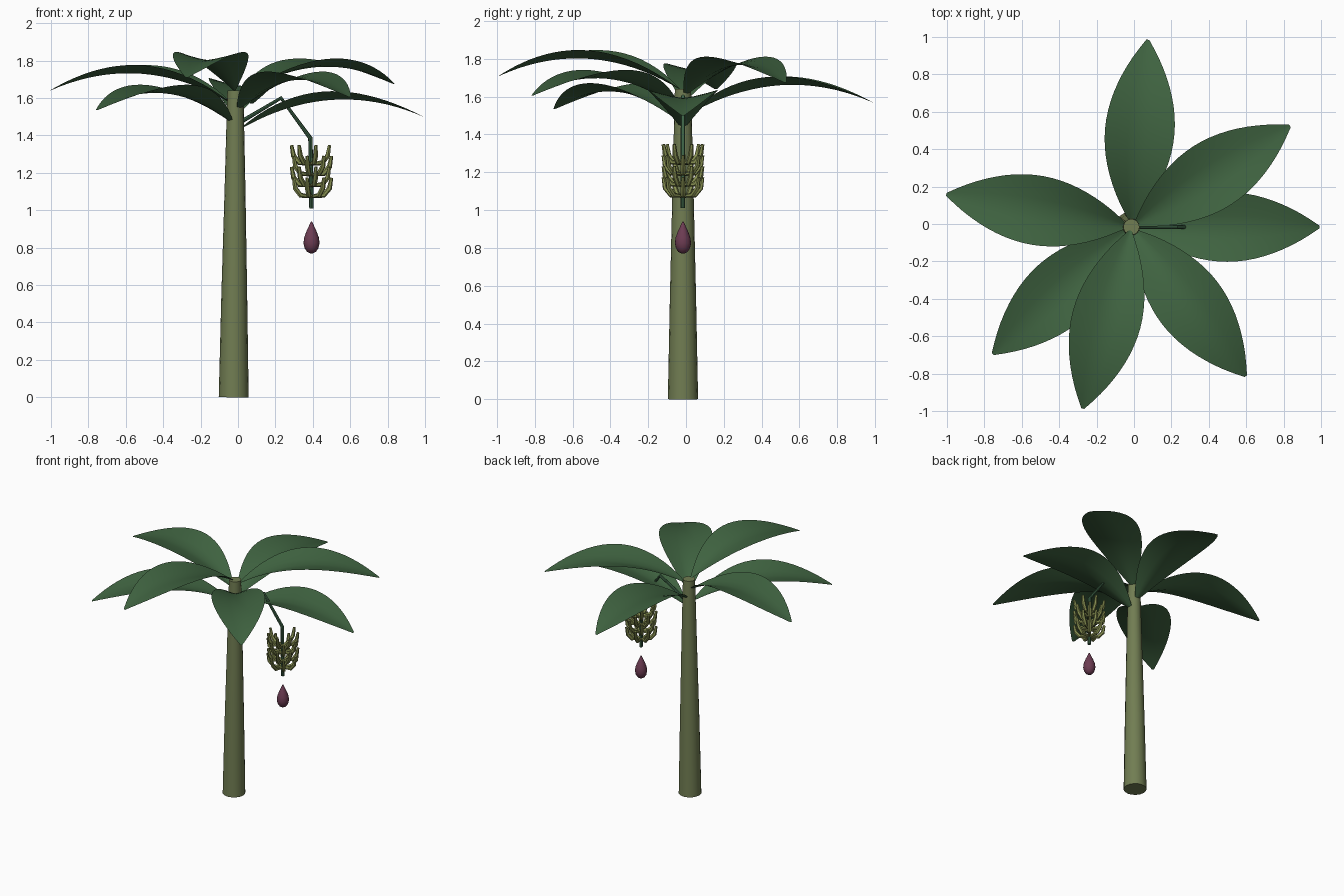
import bpy, math
from mathutils import Vector

cube = bpy.data.objects.get("Cube")
if cube:
    bpy.data.objects.remove(cube, do_unlink=True)

CX, CY = -0.014, -0.016      # crown centre
BX = 0.393                   # fruit bunch axis


def material(name, rgb):
    m = bpy.data.materials.new(name)
    m.use_nodes = True
    m.diffuse_color = (*rgb, 1)
    bsdf = m.node_tree.nodes["Principled BSDF"]
    bsdf.inputs["Base Color"].default_value = (*rgb, 1)
    bsdf.inputs["Roughness"].default_value = 0.8
    return m


leaf_green = material("leaf_green", (0.05, 0.125, 0.052))
stalk_green = material("stalk_green", (0.045, 0.12, 0.06))
trunk_olive = material("trunk_olive", (0.165, 0.205, 0.085))
fruit_olive = material("fruit_olive", (0.235, 0.27, 0.08))
bud_purple = material("bud_purple", (0.15, 0.045, 0.085))


def make_object(name, verts, faces, mat, angle=40):
    me = bpy.data.meshes.new(name)
    me.from_pydata(verts, [], faces)
    me.materials.append(mat)
    ob = bpy.data.objects.new(name, me)
    bpy.context.collection.objects.link(ob)
    bpy.ops.object.select_all(action='DESELECT')
    ob.select_set(True)
    bpy.context.view_layer.objects.active = ob
    bpy.ops.object.shade_smooth_by_angle(angle=math.radians(angle))
    return ob


def tube(name, path, radii, sides, mat, angle=40):
    """Capped tube swept along a path lying in one vertical plane."""
    pts = [Vector(p) for p in path]
    spread = max((p - pts[0] for p in pts), key=lambda v: v.xy.length)
    side = Vector((-spread.y, spread.x, 0))
    side = side.normalized() if side.length > 1e-5 else Vector((0, 1, 0))
    verts, faces = [], []
    for i, p in enumerate(pts):
        tangent = (pts[min(i + 1, len(pts) - 1)] - pts[max(i - 1, 0)]).normalized()
        up = tangent.cross(side).normalized()
        for k in range(sides):
            a = math.tau * k / sides
            verts.append(p + radii[i] * (side * math.sin(a) - up * math.cos(a)))
    for i in range(len(pts) - 1):
        for k in range(sides):
            n = (k + 1) % sides
            faces.append((i * sides + k, i * sides + n,
                          (i + 1) * sides + n, (i + 1) * sides + k))
    faces.append(tuple(reversed(range(sides))))
    last = (len(pts) - 1) * sides
    faces.append(tuple(range(last, last + sides)))
    ob = make_object(name, verts, faces, mat, angle)
    return ob


def leaf(name, angle, base_z):
    """Arched leaf blade with a shallow channel along the midrib."""
    rows, cols = 20, 6
    out = Vector((math.cos(angle), math.sin(angle), 0))
    across = Vector((-out.y, out.x, 0))
    verts, faces = [], []
    for i in range(rows + 1):
        u = i / rows
        r = 0.02 + 0.985 * u
        z = base_z + 0.07 * u + 0.125 * 4 * u * (1 - u)
        w = max(0.186 * max(math.sin(math.pi * u), 0) ** 0.82, 0.008)
        lift = w * (0.4 - 0.3 * u)
        for j in range(cols + 1):
            s = 2 * j / cols - 1
            p = out * r + across * (w * s)
            verts.append((CX + p.x, CY + p.y, z + lift * abs(s) ** 1.3))
    for i in range(rows):
        for j in range(cols):
            a = i * (cols + 1) + j
            faces.append((a, a + cols + 1, a + cols + 2, a + 1))
    make_object(name, verts, faces, leaf_green, 60)


# Trunk
tube("trunk", [(-0.023, CY, 0), (-0.020, CY, 0.55), (-0.016, CY, 1.1), (CX, CY, 1.64)],
     [0.08, 0.069, 0.056, 0.043], 16, trunk_olive)

# Crown leaves in a rising spiral
for i in range(7):
    leaf(f"leaf_{i + 1}", -math.radians(137.5) * i, 1.43 + 0.035 * i)

# Hanging stalk
tube("fruit_stalk", [(CX, CY, 1.455), (0.23, CY, 1.60), (0.387, CY, 1.385), (BX, CY, 1.01)],
     [0.012, 0.011, 0.012, 0.012], 8, stalk_green)

# Fruit tiers, each finger bending outward and up
FINGERS = 7
for tier in range(4):
    z0 = 1.062 + 0.058 * tier
    for k in range(FINGERS):
        a = math.tau * (k + 0.5 * (tier % 2)) / FINGERS
        profile = [(0.008, 0.012), (0.065, 0.018), (0.096, 0.055), (0.107, 0.112)]
        path = [(BX + r * math.cos(a), CY + r * math.sin(a), z0 + z) for r, z in profile]
        tube(f"fruit_{tier + 1}_{k + 1}", path, [0.009, 0.014, 0.014, 0.009], 6, fruit_olive)

# Flower bud
bud = [(0.77, 0.008), (0.778, 0.024), (0.798, 0.037), (0.825, 0.043), (0.855, 0.039),
       (0.89, 0.026), (0.92, 0.012), (0.94, 0.003)]
tube("flower_bud", [(BX, CY, z) for z, r in bud], [r for z, r in bud], 16, bud_purple, 60)
